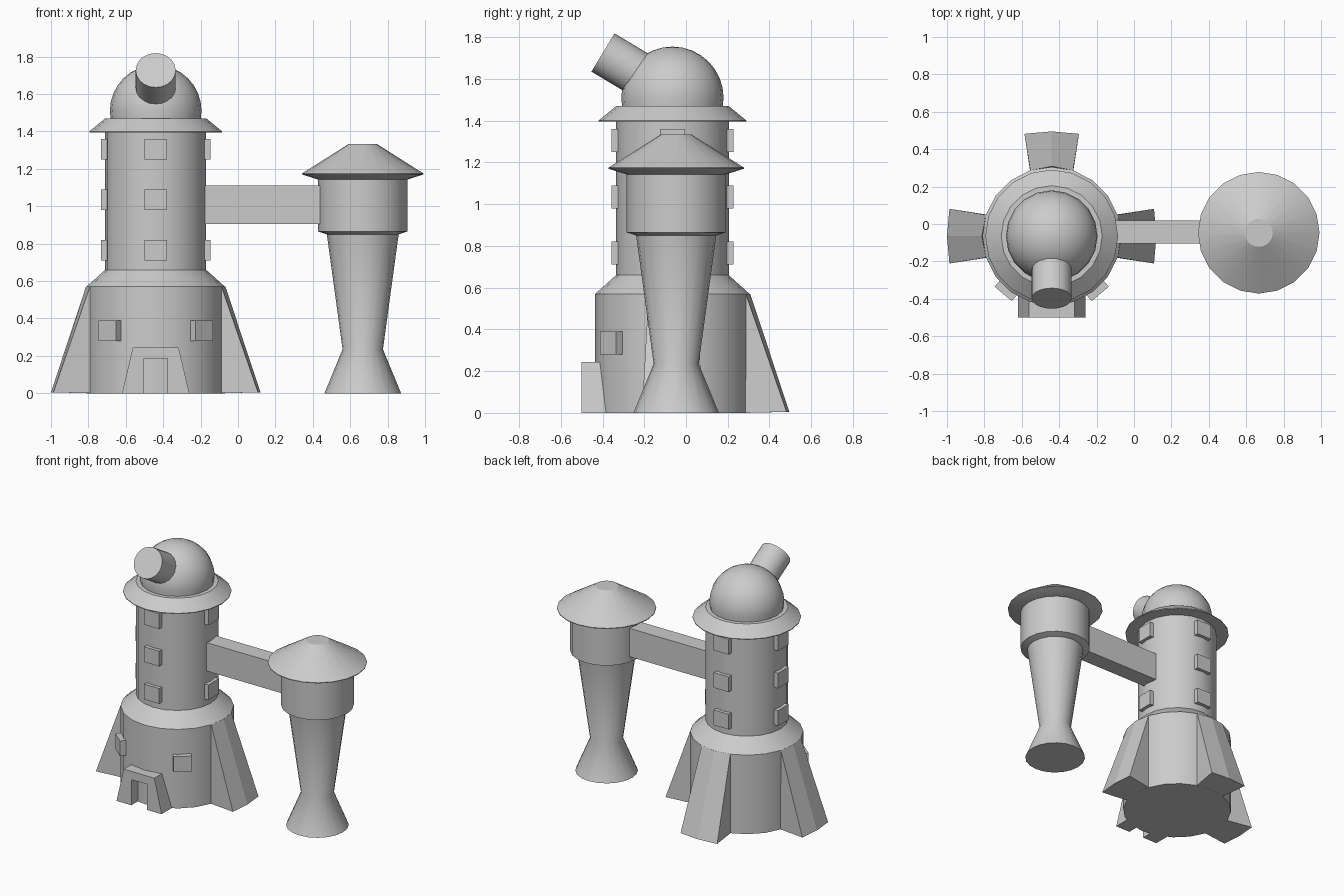
import bpy, bmesh
from math import sin, cos, pi, radians
from mathutils import Matrix, Vector

if "Cube" in bpy.data.objects:
    bpy.data.objects.remove(bpy.data.objects["Cube"])

TX, TY = -0.44, -0.065      # main tower axis
SX, SY = 0.667, -0.047      # side turret axis
N = 20                      # sides of the round parts


def finish(name, bm, matrix=Matrix(), smooth=False):
    bmesh.ops.remove_doubles(bm, verts=bm.verts, dist=1e-5)
    bmesh.ops.recalc_face_normals(bm, faces=bm.faces)
    mesh = bpy.data.meshes.new(name)
    bm.to_mesh(mesh)
    bm.free()
    ob = bpy.data.objects.new(name, mesh)
    bpy.context.collection.objects.link(ob)
    ob.matrix_world = matrix
    if smooth:
        bpy.ops.object.select_all(action='DESELECT')
        ob.select_set(True)
        bpy.context.view_layer.objects.active = ob
        bpy.ops.object.shade_smooth_by_angle(angle=radians(30))
    return ob


def lathe(name, profile, matrix):
    """Capped solid of revolution from (radius, height) pairs."""
    bm = bmesh.new()
    rings = [[bm.verts.new((r * cos(2 * pi * i / N), r * sin(2 * pi * i / N), z))
              for i in range(N)] for r, z in profile]
    for a, b in zip(rings, rings[1:]):
        for i in range(N):
            j = (i + 1) % N
            bm.faces.new((a[i], a[j], b[j], b[i]))
    bm.faces.new(rings[0])
    if profile[-1][0] > 0:
        bm.faces.new(rings[-1])
    return finish(name, bm, matrix, True)


def box(name, lo, hi, matrix=Matrix()):
    lo, hi = Vector(lo), Vector(hi)
    bm = bmesh.new()
    bmesh.ops.create_cube(bm, size=1, matrix=Matrix.Translation((lo + hi) / 2)
                          @ Matrix.Diagonal((hi - lo).to_4d()))
    return finish(name, bm, matrix)


def around(deg):
    """Tower frame turned so that local +x points outwards at this angle."""
    return Matrix.Translation((TX, TY, 0)) @ Matrix.Rotation(radians(deg), 4, 'Z')


tower, turret = around(0), Matrix.Translation((SX, SY, 0))

# main tower: drum, shoulder and shaft, then the overhanging rim
lathe("tower_body", [(0.37, 0), (0.37, 0.57), (0.27, 0.66), (0.27, 1.41)], tower)
lathe("tower_rim", [(0.355, 1.395), (0.355, 1.4), (0.27, 1.47)], tower)

# observatory dome and tilted telescope
R, CZ = 0.245, 1.51
start = -0.19
arc = [start + (pi / 2 - start) * k / 9 for k in range(10)]
lathe("dome", [(R * cos(a), CZ + R * sin(a)) for a in arc[:-1]] + [(0, CZ + R)], tower)
lathe("telescope", [(0.107, 0.1), (0.107, 0.388)],
      Matrix.Translation((TX, TY, 1.527)) @ Matrix.Rotation(radians(59), 4, 'X'))

# sloping buttresses on the left, right and back
for name, deg in (("right", 0), ("back", 90), ("left", 180)):
    bm = bmesh.new()
    c, s = 0.37 * cos(pi / 10), 0.37 * sin(pi / 10)
    rows = [[bm.verts.new(p) for p in row] for row in (
        [(c, -s, 0.57), (0.373, 0, 0.57), (c, s, 0.57)],
        [(0.547, -0.146, 0.005), (0.56, 0, 0.005), (0.547, 0.146, 0.005)],
        [(0.34, -s, 0), (0.34, 0, 0), (0.34, s, 0)])]
    for a, b in zip(rows, rows[1:] + rows[:1]):
        for i in (0, 1):
            bm.faces.new((a[i], a[i + 1], b[i + 1], b[i]))
    for i in (0, 2):
        bm.faces.new([row[i] for row in rows])
    finish("buttress_" + name, bm, around(deg))

# windows: three storeys on four sides, and two beside the door
for side in range(4):
    for z in (0.71, 0.98, 1.25):
        if side == 0 and z == 0.98:
            continue        # the bridge joins here
        box("shaft_window", (0.25, -0.06, z), (0.292, 0.06, z + 0.11), around(90 * side))
for deg in (-50, -130):
    box("base_window", (0.35, -0.06, 0.28), (0.403, 0.06, 0.39), around(deg))

# tapered door surround with an open doorway
bm = bmesh.new()
outline = [(-0.18, 0), (-0.122, 0.245), (0.122, 0.245), (0.18, 0),
           (0.062, 0), (0.062, 0.185), (-0.062, 0.185), (-0.062, 0)]
front = [bm.verts.new((x, -0.5, z)) for x, z in outline]
back = [bm.verts.new((x, -0.38, z)) for x, z in outline]
for quad in ((0, 1, 6, 7), (1, 2, 5, 6), (2, 3, 4, 5)):
    bm.faces.new([front[i] for i in quad])
    bm.faces.new([back[i] for i in quad])
for i in range(8):
    j = (i + 1) % 8
    bm.faces.new((front[i], front[j], back[j], back[i]))
finish("door_surround", bm, Matrix.Translation((TX, 0, 0)))

# bridge between the towers
box("bridge", (-0.19, -0.105, 0.905), (0.45, 0.018, 1.11))

# side turret: flared foot, tapered stem, head and shallow roof
lathe("turret_body", [(0.205, 0), (0.108, 0.235), (0.192, 0.85), (0.238, 0.865),
                      (0.238, 1.15)], turret)
lathe("turret_roof", [(0.23, 1.14), (0.325, 1.17), (0.325, 1.175), (0.075, 1.333)], turret)
